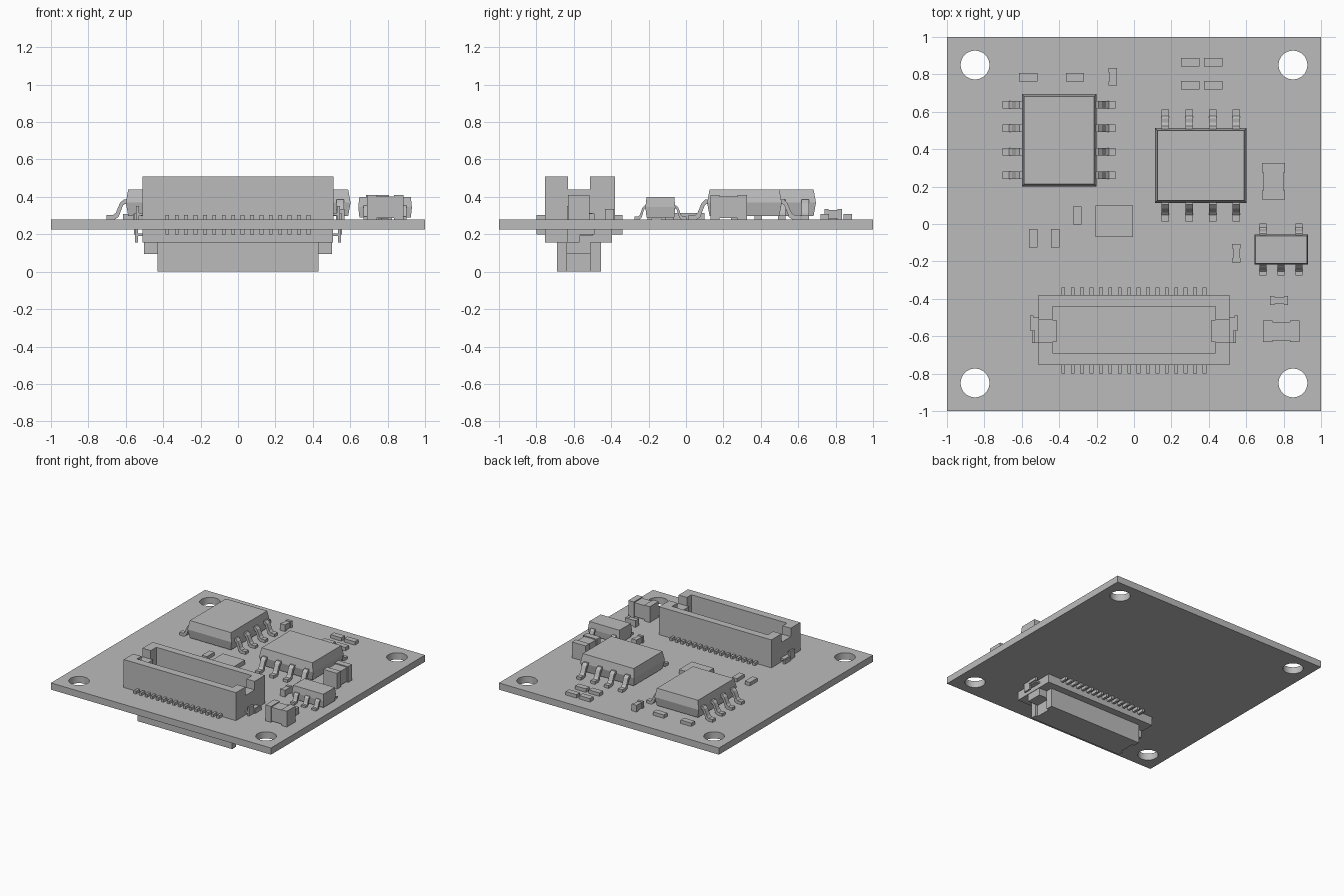
import bpy, bmesh, math
from mathutils import Vector

cube = bpy.data.objects.get("Cube")
if cube:
    bpy.data.objects.remove(cube, do_unlink=True)

grey = bpy.data.materials.new("plain_grey")
grey.use_nodes = True
grey.diffuse_color = (0.5, 0.5, 0.5, 1)
grey.node_tree.nodes["Principled BSDF"].inputs["Base Color"].default_value = (0.5, 0.5, 0.5, 1)

TOP, BOTTOM = 0.28, 0.225  # board faces


def finish(name, bm):
    bmesh.ops.recalc_face_normals(bm, faces=bm.faces)
    mesh = bpy.data.meshes.new(name)
    bm.to_mesh(mesh)
    bm.free()
    mesh.materials.append(grey)
    obj = bpy.data.objects.new(name, mesh)
    bpy.context.collection.objects.link(obj)
    return obj


def add_box(bm, x0, x1, y0, y1, z0, z1):
    verts = bmesh.ops.create_cube(bm, size=1)["verts"]
    for v in verts:
        v.co = Vector((x1 if v.co.x > 0 else x0,
                       y1 if v.co.y > 0 else y0,
                       z1 if v.co.z > 0 else z0))


def boxes(name, *items):
    bm = bmesh.new()
    for item in items:
        add_box(bm, *item)
    return finish(name, bm)


def cut(obj, cutter):
    cutter.hide_render = True
    mod = obj.modifiers.new("cut", "BOOLEAN")
    mod.operation, mod.solver, mod.object = "DIFFERENCE", "EXACT", cutter
    bpy.context.view_layer.objects.active = obj
    bpy.ops.object.modifier_apply(modifier=mod.name)
    bpy.data.objects.remove(cutter, do_unlink=True)


def moulded_body(name, x0, x1, y0, y1, z0, z1, draft):
    """Chip package: widest at mid height, tapering up and down."""
    bm = bmesh.new()
    rings = []
    for z, d in ((z0, draft), ((z0 + z1) / 2, 0), (z1, draft)):
        rings.append([bm.verts.new(c) for c in (
            (x0 + d, y0 + d, z), (x1 - d, y0 + d, z),
            (x1 - d, y1 - d, z), (x0 + d, y1 - d, z))])
    for low, high in zip(rings, rings[1:]):
        for i in range(4):
            j = (i + 1) % 4
            bm.faces.new((low[i], low[j], high[j], high[i]))
    bm.faces.new(rings[0])
    bm.faces.new(rings[-1])
    return finish(name, bm)


# Gull-wing lead outline: distance out from the body, height above board
LEAD = [(-0.015, 0.105), (0.015, 0.105), (0.034, 0.088), (0.056, 0.035),
        (0.07, 0.023), (0.105, 0.023), (0.105, 0), (0.06, 0),
        (0.042, 0.012), (0.018, 0.075), (0.008, 0.082), (-0.015, 0.082)]


def leads(name, edge, out, places, width, sd=1, sz=1):
    """Row of leads on one edge; out is the outward direction."""
    out = Vector(out)
    side = Vector((abs(out.y), abs(out.x), 0))
    bm = bmesh.new()
    for p in places:
        ends = []
        for s in (-width / 2, width / 2):
            ends.append([bm.verts.new(
                (out * (edge + d * sd)) + side * (p + s) + Vector((0, 0, TOP + h * sz)))
                for d, h in LEAD])
        a, b = ends
        bm.faces.new(a)
        bm.faces.new(b)
        for i in range(len(a)):
            j = (i + 1) % len(a)
            bm.faces.new((a[i], a[j], b[j], b[i]))
    return finish(name, bm)


def capacitor(name, x0, x1, y0, y1, height, cap, inset):
    """Ceramic block between two slightly larger end terminals."""
    z = TOP + height
    if x1 - x0 > y1 - y0:
        terminals = ((x0, x0 + cap, y0, y1, TOP, z), (x1 - cap, x1, y0, y1, TOP, z))
        core = (x0 + cap, x1 - cap, y0 + inset, y1 - inset, TOP + inset, z - inset)
    else:
        terminals = ((x0, x1, y0, y0 + cap, TOP, z), (x0, x1, y1 - cap, y1, TOP, z))
        core = (x0 + inset, x1 - inset, y0 + cap, y1 - cap, TOP + inset, z - inset)
    return boxes(name, *terminals, core)


# Circuit board with four mounting holes
board = boxes("circuit_board", (-1, 1, -1, 1, BOTTOM, TOP))
bm = bmesh.new()
for x in (-0.85, 0.85):
    for y in (-0.85, 0.85):
        hole = bmesh.ops.create_cone(bm, cap_ends=True, segments=40,
                                     radius1=0.077, radius2=0.077, depth=0.3)
        bmesh.ops.translate(bm, verts=hole["verts"], vec=(x, y, 0.25))
cut(board, finish("hole_cutter", bm))
bpy.ops.object.select_all(action="DESELECT")
board.select_set(True)
bpy.context.view_layer.objects.active = board
bpy.ops.object.shade_smooth_by_angle(angle=math.radians(30))

# Socket on top: open trough with notched ends
socket = boxes("socket_shell", (-0.51, 0.51, -0.755, -0.38, TOP, 0.51))
cut(socket, boxes("cavity_cutter", (-0.435, 0.435, -0.69, -0.44, 0.31, 0.6)))
cut(socket, boxes("notch_cutter", (-0.6, 0.6, -0.632, -0.512, 0.44, 0.6)))
boxes("socket_keys", *[(min(s * 0.415, s * 0.45), max(s * 0.415, s * 0.45),
                        -0.632, -0.512, 0.3, 0.44) for s in (-1, 1)])

# Plug underneath: flange, tongue and end ribs
boxes("plug_flange", (-0.51, 0.507, -0.755, -0.395, 0.155, BOTTOM))
tongue = boxes("plug_tongue", (-0.43, 0.43, -0.69, -0.455, 0, 0.16))
cut(tongue, boxes("groove_cutter", *[(min(s * 0.41, s * 0.6), max(s * 0.41, s * 0.6),
                                      -0.64, -0.51, -0.1, 0.095) for s in (-1, 1)]))
boxes("plug_end_ribs", *[(min(s * 0.4, s * 0.503), max(s * 0.4, s * 0.503),
                          -0.64, -0.51, 0.095, 0.16) for s in (-1, 1)])

# Fine contact pins above and below the board
pins_x = [-0.378 + i * 0.0503 for i in range(16)]
for name, z0, z1 in (("socket_pins", TOP, 0.303), ("plug_pins", 0.2, BOTTOM)):
    boxes(name, *[(x - 0.01, x + 0.01, y0, y1, z0, z1) for x in pins_x
                  for y0, y1 in ((-0.8, -0.74), (-0.41, -0.34))])

# Metal hold-down clips at the connector ends
for s, label in ((-1, "right"), (1, "left")):
    def span(a, b):
        return (min(s * a, s * b), max(s * a, s * b))
    boxes(label + "_socket_clip",
          (*span(0.538, 0.555), -0.57, -0.49, TOP, 0.31),
          (*span(0.5, 0.545), -0.635, -0.5, 0.3, 0.315),
          (*span(0.53, 0.545), -0.635, -0.57, TOP, 0.35))
    boxes(label + "_plug_clip",
          (*span(0.538, 0.555), -0.57, -0.49, 0.2, BOTTOM),
          (*span(0.5, 0.545), -0.635, -0.5, 0.19, 0.205),
          (*span(0.535, 0.55), -0.635, -0.57, 0.155, BOTTOM))

# Two eight-lead chips
moulded_body("rear_right_chip", -0.6, -0.2, 0.2, 0.695, 0.298, 0.44, 0.013)
rows = (0.26, 0.385, 0.512, 0.638)
leads("rear_right_chip_outer_leads", 0.597, (-1, 0, 0), rows, 0.04)
leads("rear_right_chip_inner_leads", -0.205, (1, 0, 0), rows, 0.04)
moulded_body("rear_left_chip", 0.113, 0.602, 0.113, 0.512, 0.298, 0.44, 0.013)
columns = (0.168, 0.295, 0.42, 0.547)
leads("rear_left_chip_back_leads", 0.508, (0, 1, 0), columns, 0.04)
leads("rear_left_chip_front_leads", -0.118, (0, -1, 0), columns, 0.04)

# Small five-lead regulator
moulded_body("regulator", 0.643, 0.93, -0.217, -0.057, 0.29, 0.4, 0.006)
leads("regulator_front_leads", 0.213, (0, -1, 0), (0.69, 0.786, 0.882), 0.038, 0.6, 0.7)
leads("regulator_back_leads", -0.061, (0, 1, 0), (0.69, 0.882), 0.038, 0.6, 0.7)

# Ceramic capacitors
capacitor("large_capacitor_back", 0.685, 0.808, 0.13, 0.325, 0.13, 0.05, 0.008)
capacitor("large_capacitor_front", 0.69, 0.885, -0.63, -0.515, 0.13, 0.05, 0.008)
capacitor("small_capacitor_back", -0.135, -0.09, 0.74, 0.833, 0.055, 0.022, 0.004)
capacitor("small_capacitor_middle", 0.525, 0.57, -0.205, -0.108, 0.055, 0.022, 0.004)
capacitor("small_capacitor_front", 0.728, 0.824, -0.432, -0.385, 0.055, 0.022, 0.004)

# Flat resistors, given by centre and lying along x or y
flat = [(-0.565, 0.785, 1), (-0.315, 0.785, 1), (-0.303, 0.045, 0),
        (-0.538, -0.077, 0), (-0.42, -0.077, 0)]
flat += [(x, y, 1) for x in (0.3, 0.423) for y in (0.865, 0.742)]
for i, (x, y, along_x) in enumerate(flat):
    hx, hy = (0.049, 0.023) if along_x else (0.023, 0.049)
    boxes("resistor_%d" % (i + 1), (x - hx, x + hx, y - hy, y + hy, TOP, 0.308))

# Thin leadless sensor
boxes("flat_sensor", (-0.205, -0.005, -0.07, 0.098, TOP, 0.315))
